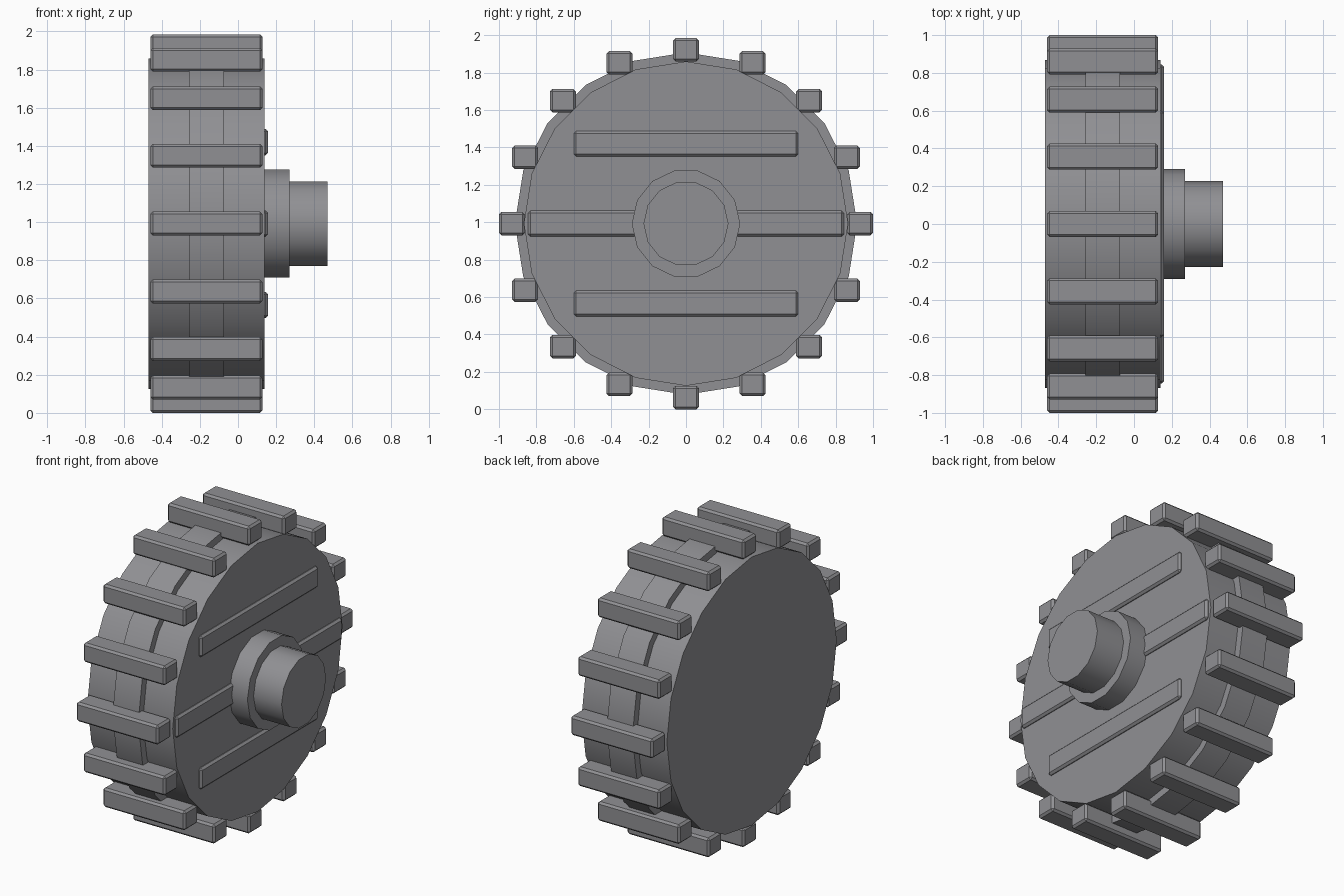
import bpy
import bmesh
from math import sin, cos, pi

if "Cube" in bpy.data.objects:
    bpy.data.objects.remove(bpy.data.objects["Cube"])

CZ = 0.9925  # axle height

# dark grey rubber / metal
dark = bpy.data.materials.new("dark_grey")
dark.diffuse_color = (0.28, 0.28, 0.295, 1)
dark.use_nodes = True
dark.node_tree.nodes["Principled BSDF"].inputs["Base Color"].default_value = dark.diffuse_color


def cylinder(name, radius, x0, x1, sides):
    """Cylinder along x with a corner pointing to +y."""
    bpy.ops.mesh.primitive_cylinder_add(vertices=sides, radius=radius, depth=x1 - x0)
    ob = bpy.context.object
    ob.name = name
    for v in ob.data.vertices:
        a = 2 * pi * (v.index // 2) / sides
        v.co = (x1 if v.co.z > 0 else x0, radius * cos(a), radius * sin(a))
    ob.location = (0, 0, CZ)
    bpy.ops.object.shade_smooth_by_angle()
    return ob


def block(name, x0, x1, y, z, width, height):
    """Chamfered box, centred on y, z relative to the axle."""
    bpy.ops.mesh.primitive_cube_add(size=1, location=((x0 + x1) / 2, y, CZ + z))
    ob = bpy.context.object
    ob.name = name
    for v in ob.data.vertices:
        v.co.x *= x1 - x0
        v.co.y *= width
        v.co.z *= height
    bevel = ob.modifiers.new("chamfer", 'BEVEL')
    bevel.width = 0.013
    bevel.segments = 1
    return ob


# wheel drum with raised middle band
cylinder("wheel_drum", 0.867, -0.47, 0.14, 20)
cylinder("middle_band", 0.915, -0.257, -0.073, 20)

# hub collar and axle stub
cylinder("hub_collar", 0.29, 0.10, 0.27, 14)
cylinder("axle_stub", 0.227, 0.20, 0.47, 14)

# tread cleats, all kept upright around the rim
for i in range(16):
    a = 2 * pi * i / 16
    block(f"tread_cleat_{i + 1}", -0.46, 0.128, 0.931 * cos(a), 0.93 * sin(a), 0.138, 0.125)

# ribs on the hub face
block("middle_rib", 0.08, 0.158, 0, 0, 1.69, 0.138)
for side, name in ((1, "upper_rib"), (-1, "lower_rib")):
    block(name, 0.08, 0.158, 0, side * 0.427, 1.2, 0.138)

# material and outward normals on every part
for ob in bpy.data.objects:
    ob.data.materials.append(dark)
    bm = bmesh.new()
    bm.from_mesh(ob.data)
    bmesh.ops.recalc_face_normals(bm, faces=bm.faces)
    bm.to_mesh(ob.data)
    bm.free()
